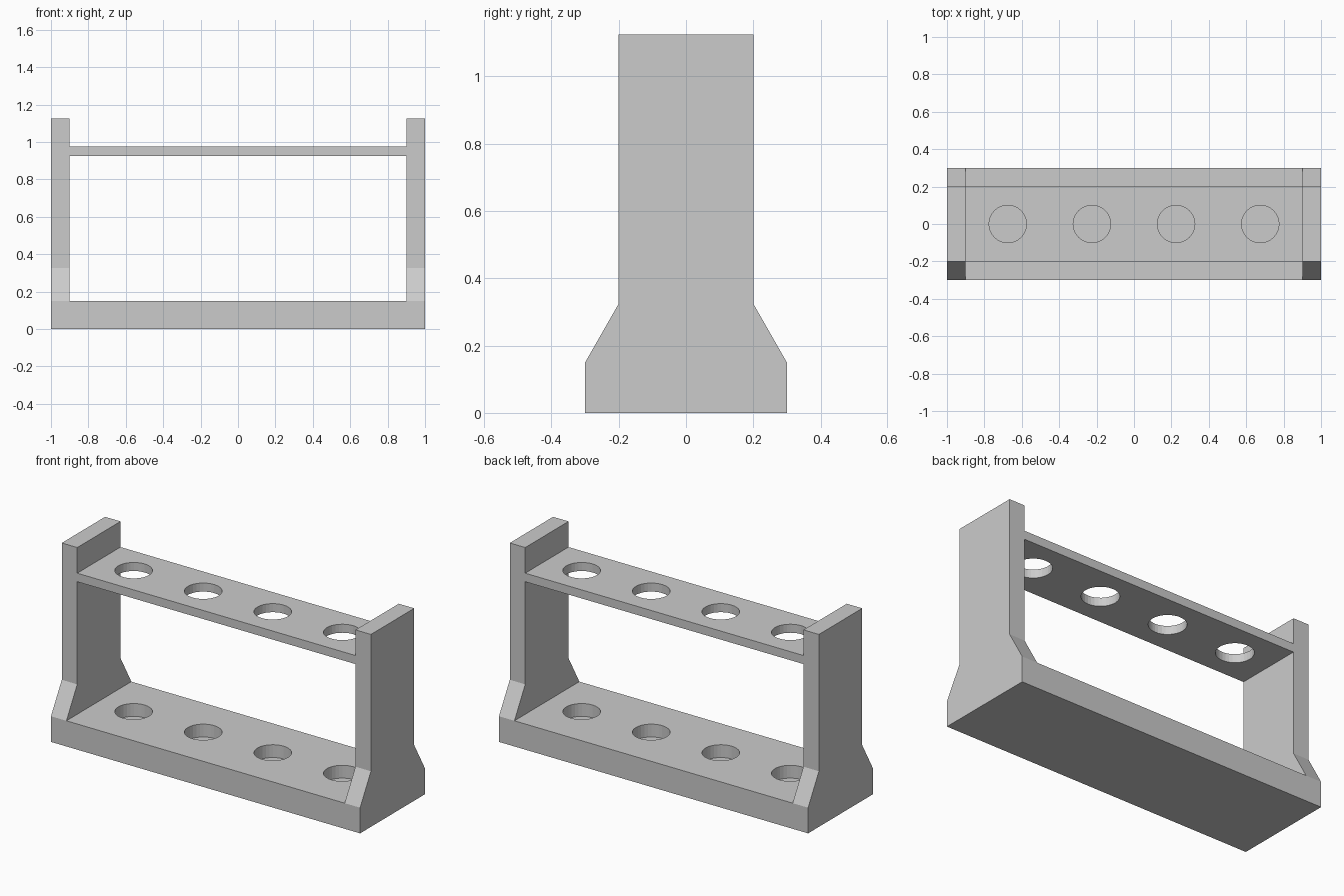
import bpy, bmesh
from mathutils import Matrix, Vector

if "Cube" in bpy.data.objects:
    bpy.data.objects.remove(bpy.data.objects["Cube"])


def make_object(name, bm):
    bmesh.ops.recalc_face_normals(bm, faces=bm.faces)
    mesh = bpy.data.meshes.new(name)
    bm.to_mesh(mesh)
    bm.free()
    ob = bpy.data.objects.new(name, mesh)
    bpy.context.collection.objects.link(ob)
    return ob


def box(name, lo, hi):
    lo, hi = Vector(lo), Vector(hi)
    bm = bmesh.new()
    m = Matrix.Translation((lo + hi) / 2) @ Matrix.Diagonal((*(hi - lo), 1))
    bmesh.ops.create_cube(bm, size=1, matrix=m)
    return make_object(name, bm)


def end_panel(name, x0, x1):
    half = [(0.3, 0), (0.3, 0.15), (0.2, 0.325), (0.2, 1.125)]
    outline = half + [(-y, z) for y, z in reversed(half)]
    bm = bmesh.new()
    face = bm.faces.new([bm.verts.new((x0, y, z)) for y, z in outline])
    ext = bmesh.ops.extrude_face_region(bm, geom=[face])["geom"]
    moved = [v for v in ext if isinstance(v, bmesh.types.BMVert)]
    bmesh.ops.translate(bm, verts=moved, vec=(x1 - x0, 0, 0))
    # the starting face must stay as the cap of the solid
    if not face.is_valid:
        bmesh.ops.holes_fill(bm, edges=[e for e in bm.edges if e.is_boundary])
    return make_object(name, bm)


def combine(target, other, operation):
    mod = target.modifiers.new(operation.title(), 'BOOLEAN')
    mod.operation, mod.solver, mod.object = operation, 'EXACT', other
    bpy.context.view_layer.objects.active = target
    bpy.ops.object.modifier_apply(modifier=mod.name)
    bpy.data.objects.remove(other)


# Base, end panels and shelf fused into one body
rack = box("tube_rack", (-0.9, -0.3, 0), (0.9, 0.3, 0.15))
shelf = box("shelf", (-0.9, -0.2, 0.925), (0.9, 0.2, 0.975))
left = end_panel("left_end", -1.0, -0.9)
right = end_panel("right_end", 0.9, 1.0)
combine(left, shelf, 'UNION')
combine(rack, left, 'UNION')
combine(rack, right, 'UNION')

# Through holes in the shelf, blind sockets in the base
for x in (-0.675, -0.225, 0.225, 0.675):
    for z0, z1 in ((0.075, 0.3), (0.85, 1.05)):
        bm = bmesh.new()
        bmesh.ops.create_cone(bm, cap_ends=True, segments=32, radius1=0.1,
                              radius2=0.1, depth=z1 - z0,
                              matrix=Matrix.Translation((x, 0, (z0 + z1) / 2)))
        combine(rack, make_object("hole_cutter", bm), 'DIFFERENCE')
